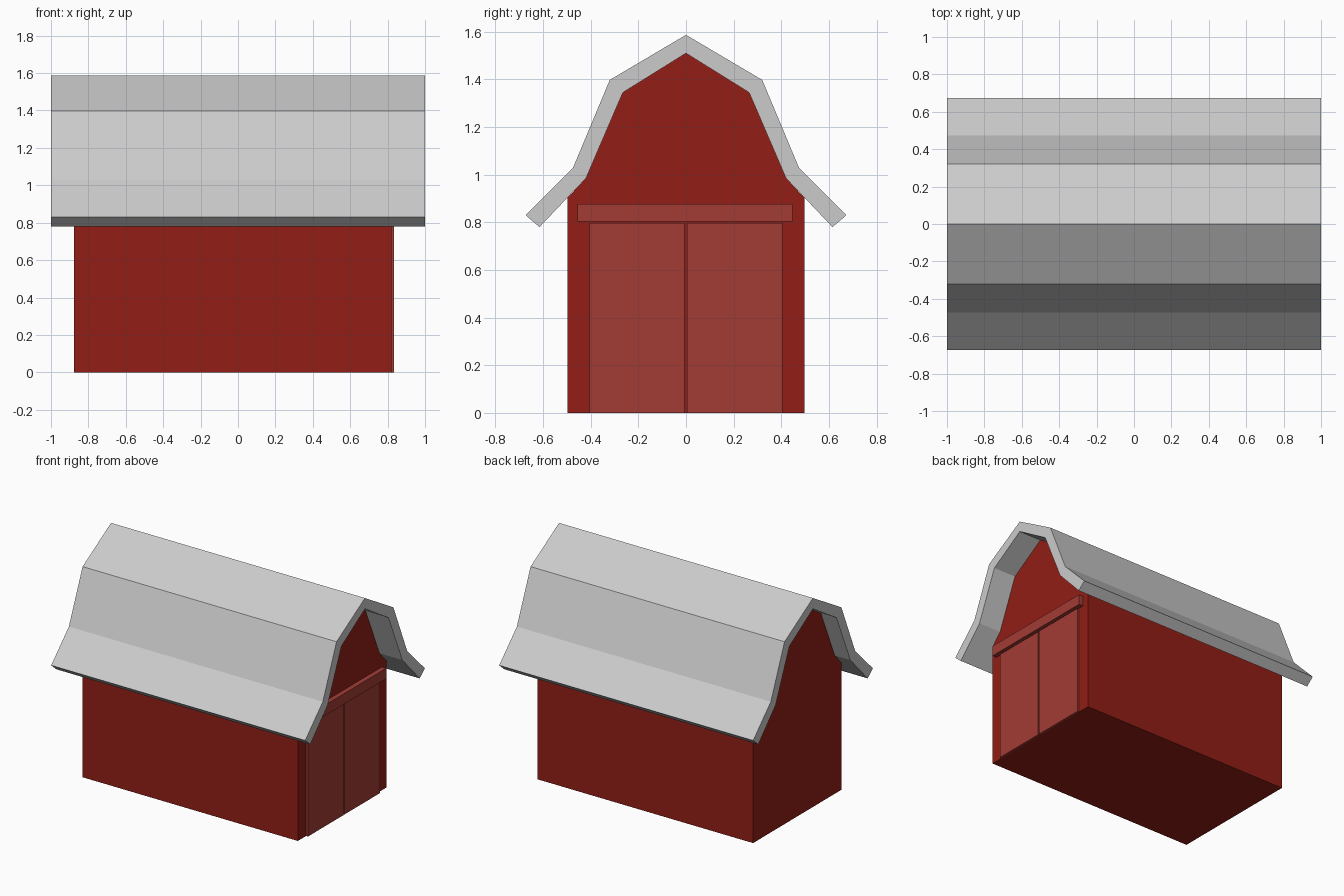
import bpy, bmesh

if "Cube" in bpy.data.objects:
    bpy.data.objects.remove(bpy.data.objects["Cube"])


def material(name, rgb):
    m = bpy.data.materials.new(name)
    m.diffuse_color = (*rgb, 1)
    m.use_nodes = True
    m.node_tree.nodes["Principled BSDF"].inputs["Base Color"].default_value = m.diffuse_color
    return m


def extrude_x(name, half, x0, x1, mat=None):
    """Mirror a half profile of (y, z) points and extrude it along x."""
    pts = half + [(-y, z) for y, z in reversed(half) if y > 0]
    return prism(name, pts, x0, x1, mat)


def prism(name, pts, x0, x1, mat=None):
    bm = bmesh.new()
    face = bm.faces.new([bm.verts.new((x0, y, z)) for y, z in pts])
    ext = bmesh.ops.extrude_face_region(bm, geom=[face])["geom"]
    bmesh.ops.translate(bm, vec=(x1 - x0, 0, 0),
                        verts=[v for v in ext if isinstance(v, bmesh.types.BMVert)])
    bmesh.ops.recalc_face_normals(bm, faces=bm.faces)
    mesh = bpy.data.meshes.new(name)
    bm.to_mesh(mesh)
    bm.free()
    ob = bpy.data.objects.new(name, mesh)
    bpy.context.collection.objects.link(ob)
    if mat:
        mesh.materials.append(mat)
    return ob


def panel(name, y0, y1, z0, z1, x0, x1, mat):
    return prism(name, [(y0, z0), (y1, z0), (y1, z1), (y0, z1)], x0, x1, mat)


wall_red = material("wall_red", (0.29, 0.013, 0.008))
door_red = material("door_red", (0.37, 0.045, 0.035))
WALL_X = 0.82

# Barn body, its gable following the underside of the roof
inner = [(0.42, 0.985), (0.265, 1.345), (0, 1.51)]
extrude_x("barn_body", [(0.498, 0), (0.498, 0.902)] + inner, -0.877, WALL_X, wall_red)

# Gambrel roof shell with flared eaves
outer = [(0, 1.587), (0.32, 1.398), (0.474, 1.03), (0.673, 0.83)]
right = outer + [(0.615, 0.78)] + inner
left = [(-y, z) for y, z in reversed(right) if y > 0]
roof_profile = outer + [(0.615, 0.78)] + inner
roof_profile += [(-y, z) for y, z in reversed(inner[:-1])]
roof_profile += [(-0.615, 0.78)] + [(-y, z) for y, z in reversed(outer[1:])]
prism("roof", roof_profile, -1, 1)

# Pair of sliding doors
for name, y0, y1 in (("left_door", -0.405, -0.006), ("right_door", 0.004, 0.405)):
    panel(name, y0, y1, 0, 0.797, WALL_X - 0.01, 0.835, door_red)

# Rail cover above the doors
panel("door_header", -0.456, 0.447, 0.803, 0.878, WALL_X - 0.01, 0.855, door_red)
